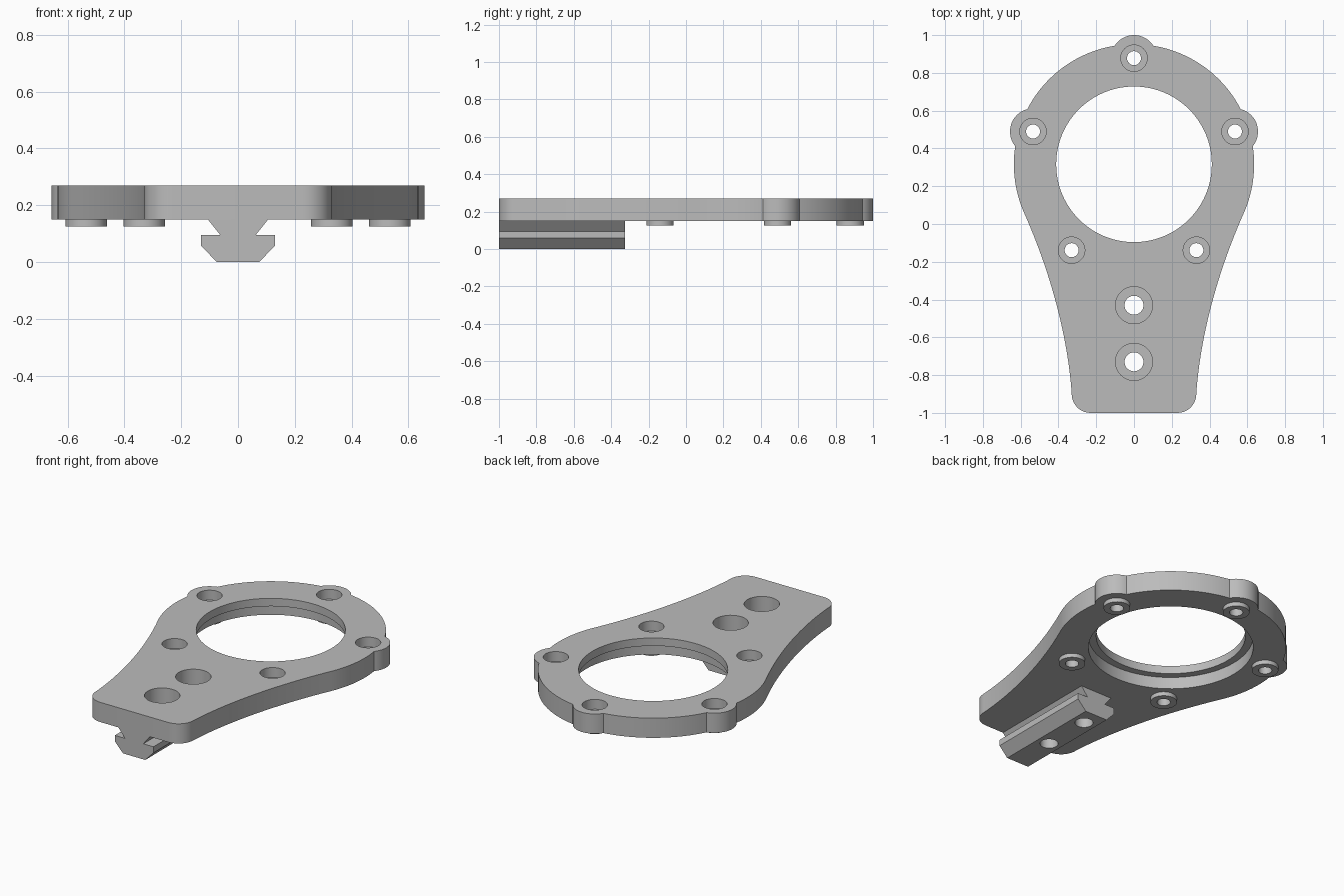
import bpy, bmesh, math
from math import sin, cos, pi, radians
from mathutils import Vector
from mathutils.geometry import interpolate_bezier

cube = bpy.data.objects.get("Cube")
if cube:
    bpy.data.objects.remove(cube)

grey = bpy.data.materials.new("plain_grey")
grey.use_nodes = True
grey.diffuse_color = (0.5, 0.5, 0.5, 1)
grey.node_tree.nodes["Principled BSDF"].inputs["Base Color"].default_value = grey.diffuse_color

BOTTOM, TOP = 0.15, 0.27          # plate faces
CENTRE = Vector((0, 0.316))       # ring centre
RING, BOLT, LOBE = 0.636, 0.562, 0.122


def finish(name, bm):
    bmesh.ops.recalc_face_normals(bm, faces=bm.faces)
    mesh = bpy.data.meshes.new(name)
    bm.to_mesh(mesh)
    bm.free()
    mesh.materials.append(grey)
    ob = bpy.data.objects.new(name, mesh)
    bpy.context.collection.objects.link(ob)
    return ob


def prism(name, points, offset):
    """Extrude a closed outline of 3D points."""
    bm = bmesh.new()
    face = bm.faces.new([bm.verts.new(p) for p in points])
    out = bmesh.ops.extrude_face_region(bm, geom=[face])["geom"]
    moved = [g for g in out if isinstance(g, bmesh.types.BMVert)]
    bmesh.ops.translate(bm, verts=moved, vec=offset)
    return finish(name, bm)


def add_lathe(bm, profile, x, y, n=48):
    """Add a solid turned about a vertical axis; profile runs bottom to top."""
    rings = [[bm.verts.new((x + r * cos(2 * pi * i / n), y + r * sin(2 * pi * i / n), z))
              for i in range(n)] for r, z in profile]
    for a, b in zip(rings, rings[1:]):
        for i in range(n):
            j = (i + 1) % n
            bm.faces.new((a[i], a[j], b[j], b[i]))
    bm.faces.new(rings[0][::-1])
    bm.faces.new(rings[-1])


def arc(centre, r, start, end, n):
    return [Vector((centre[0] + r * cos(start + (end - start) * i / n),
                    centre[1] + r * sin(start + (end - start) * i / n))) for i in range(n + 1)]


# Right half of the plate outline, from the bottom corner up to the top lobe
half = arc((0.23, -0.9), 0.1, -pi / 2, 0, 10)
start = radians(-24)
on_ring = CENTRE + RING * Vector((cos(start), sin(start)))
neck = interpolate_bezier(Vector((0.331, -0.88)), Vector((0.355, -0.57)),
                          on_ring + 0.32 * Vector((sin(start), -cos(start))), on_ring, 24)
half += [p.to_2d() for p in neck[:-1]]
# Half angle of a lobe, seen from its own centre and from the ring centre
swing = math.acos((RING**2 - BOLT**2 - LOBE**2) / (2 * BOLT * LOBE))
spread = math.asin(LOBE * sin(swing) / RING)
side, top = radians(18), pi / 2
lobe_at = CENTRE + BOLT * Vector((cos(side), sin(side)))
half += arc(CENTRE, RING, start, side - spread, 16)[:-1]
half += arc(lobe_at, LOBE, side - swing, side + swing, 20)
half += arc(CENTRE, RING, side + spread, top - spread, 24)[1:-1]
half += arc(CENTRE + Vector((0, BOLT)), LOBE, top - swing, top, 10)
outline = half + [Vector((-p.x, p.y)) for p in reversed(half[:-1])]
plate = prism("ring_plate", [(p.x, p.y, BOTTOM) for p in outline], (0, 0, TOP - BOTTOM))

# Clamping rail under the neck
rail_half = [(0.075, 0), (0.13, 0.058), (0.13, 0.095), (0.062, 0.095), (0.106, BOTTOM)]
rail_outline = rail_half + [(-x, z) for x, z in reversed(rail_half)]
rail = prism("clamp_rail", [(x, -1, z) for x, z in rail_outline], (0, 0.675, 0))

# Bosses under the five ring screws
screws = [CENTRE + BOLT * Vector((cos(a), sin(a))) for a in
          (radians(90 + 72 * i) for i in range(5))]
parts = [plate, rail]
for i, p in enumerate(screws):
    bm = bmesh.new()
    add_lathe(bm, [(0.073, 0.125), (0.073, BOTTOM)], p.x, p.y)
    parts.append(finish(f"screw_boss_{i + 1}", bm))

# Cutters: stepped bore, ring screw holes and neck screw holes
bm = bmesh.new()
add_lathe(bm, [(0.455, 0.1), (0.455, 0.222), (0.412, 0.222), (0.412, 0.4)], *CENTRE, n=96)
for p in screws:
    add_lathe(bm, [(0.037, -0.1), (0.037, 0.21), (0.07, 0.21), (0.07, 0.4)], p.x, p.y)
for y in (-0.43, -0.73):
    add_lathe(bm, [(0.05, -0.1), (0.05, 0.16), (0.098, 0.16), (0.098, 0.4)], 0, y)
cutter = finish("hole_cutter", bm)
cutter.hide_render = True

for ob in parts:
    bpy.ops.object.select_all(action="DESELECT")
    ob.select_set(True)
    bpy.context.view_layer.objects.active = ob
    cut = ob.modifiers.new("holes", "BOOLEAN")
    cut.operation, cut.solver, cut.object = "DIFFERENCE", "EXACT", cutter
    bpy.ops.object.modifier_apply(modifier=cut.name)
    bpy.ops.object.shade_smooth_by_angle(angle=radians(30))

bpy.data.objects.remove(cutter)
